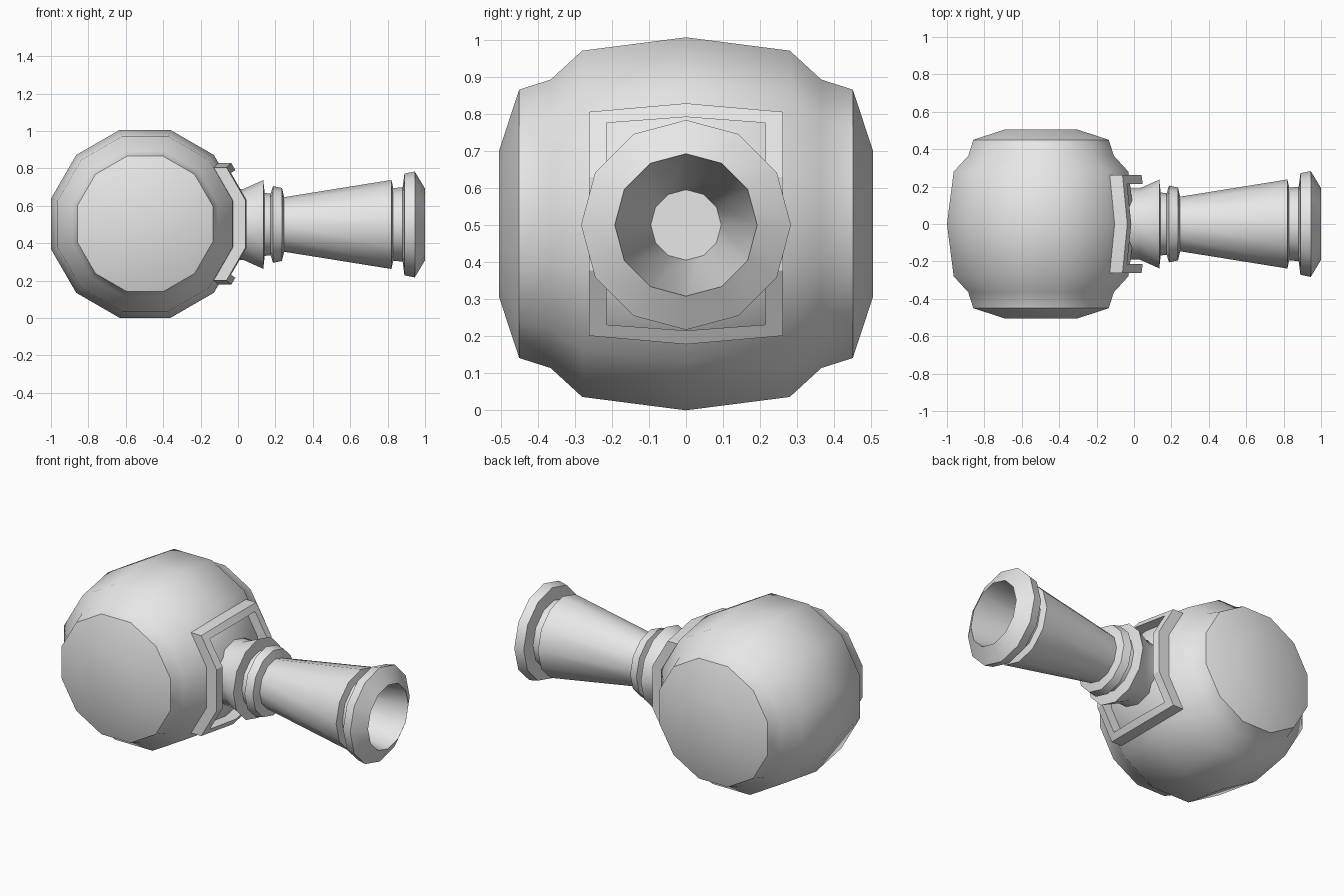
import bpy, bmesh, math

cube = bpy.data.objects.get("Cube")
if cube:
    bpy.data.objects.remove(cube, do_unlink=True)

SIDES = 12
MID_Z = 0.503
BODY_X = -0.497
T15 = math.tan(math.radians(15))
T30 = math.tan(math.radians(30))

grey = bpy.data.materials.new("plain grey")
grey.use_nodes = True
grey.diffuse_color = (0.8, 0.8, 0.8, 1)
grey.node_tree.nodes["Principled BSDF"].inputs["Base Color"].default_value = (0.8, 0.8, 0.8, 1)


def finish(name, bm, angle):
    bmesh.ops.recalc_face_normals(bm, faces=bm.faces)
    mesh = bpy.data.meshes.new(name)
    bm.to_mesh(mesh)
    bm.free()
    mesh.materials.append(grey)
    obj = bpy.data.objects.new(name, mesh)
    bpy.context.collection.objects.link(obj)
    bpy.ops.object.select_all(action='DESELECT')
    obj.select_set(True)
    bpy.context.view_layer.objects.active = obj
    bpy.ops.object.shade_smooth_by_angle(angle=math.radians(angle))
    return obj


def bridge(bm, a, b):
    n = len(a)
    for i in range(n):
        j = (i + 1) % n
        bm.faces.new((a[i], a[j], b[j], b[i]))


def lathe(name, profile, place, turn, angle):
    """Spin (distance, radius) pairs into a closed twelve-sided solid."""
    bm = bmesh.new()
    rings = []
    for t, r in profile:
        angles = [turn + math.tau * i / SIDES for i in range(SIDES)]
        rings.append([bm.verts.new(place(t, r * math.cos(a), r * math.sin(a))) for a in angles])
    for a, b in zip(rings, rings[1:]):
        bridge(bm, a, b)
    bm.faces.new(rings[0])
    bm.faces.new(rings[-1])
    return finish(name, bm, angle)


# Drum body lying along y, given by flat-to-centre distances
half = [(0.28, 0.467), (0.365, 0.389), (0.45, 0.362), (0.505, 0.195)]
drum = [(-y, a) for y, a in reversed(half)] + [(0, 0.503)] + half
lathe("drum_body", [(y, a / math.cos(math.pi / SIDES)) for y, a in drum],
      lambda t, u, v: (BODY_X + u, t, MID_Z + v), math.pi / SIDES, 40)

# Flared barrel along x, outside then down the tapering bore
barrel = [(-0.1, 0.19), (0.03, 0.19), (0.135, 0.237), (0.143, 0.168), (0.175, 0.165),
          (0.187, 0.205), (0.235, 0.195), (0.247, 0.146), (0.82, 0.238), (0.83, 0.195),
          (0.88, 0.198), (0.89, 0.272), (0.945, 0.283), (1.0, 0.192), (0.25, 0.095)]
lathe("barrel", barrel, lambda t, u, v: (t, u, 0.5 + v), 0, 35)


# Raised frame wrapped over the drum around the barrel
def drum_front(y, z):
    a = 0.503 - 0.036 * abs(y) / 0.28
    return BODY_X + a - max(0, abs(z - MID_Z) - a * T15) * T30


def frame_loop(bm, width, corner, peak, lift):
    bend = (0.503 - 0.036 * width / 0.28) * T15
    quarter = [(width, bend), (width, corner), (0, peak)]
    points = quarter + [(-y, h) for y, h in reversed(quarter[:2])]
    points += [(-y, -h) for y, h in points]
    return [bm.verts.new((drum_front(y, MID_Z + h) + lift, y, MID_Z + h)) for y, h in points]


bm = bmesh.new()
outer, inner = (0.262, 0.302, 0.325), (0.215, 0.272, 0.288)
loops = [frame_loop(bm, *size, lift) for size, lift in
         ((outer, -0.02), (outer, 0.068), (inner, 0.068), (inner, -0.02))]
for i in range(4):
    bridge(bm, loops[i], loops[(i + 1) % 4])
finish("barrel_frame", bm, 25)
